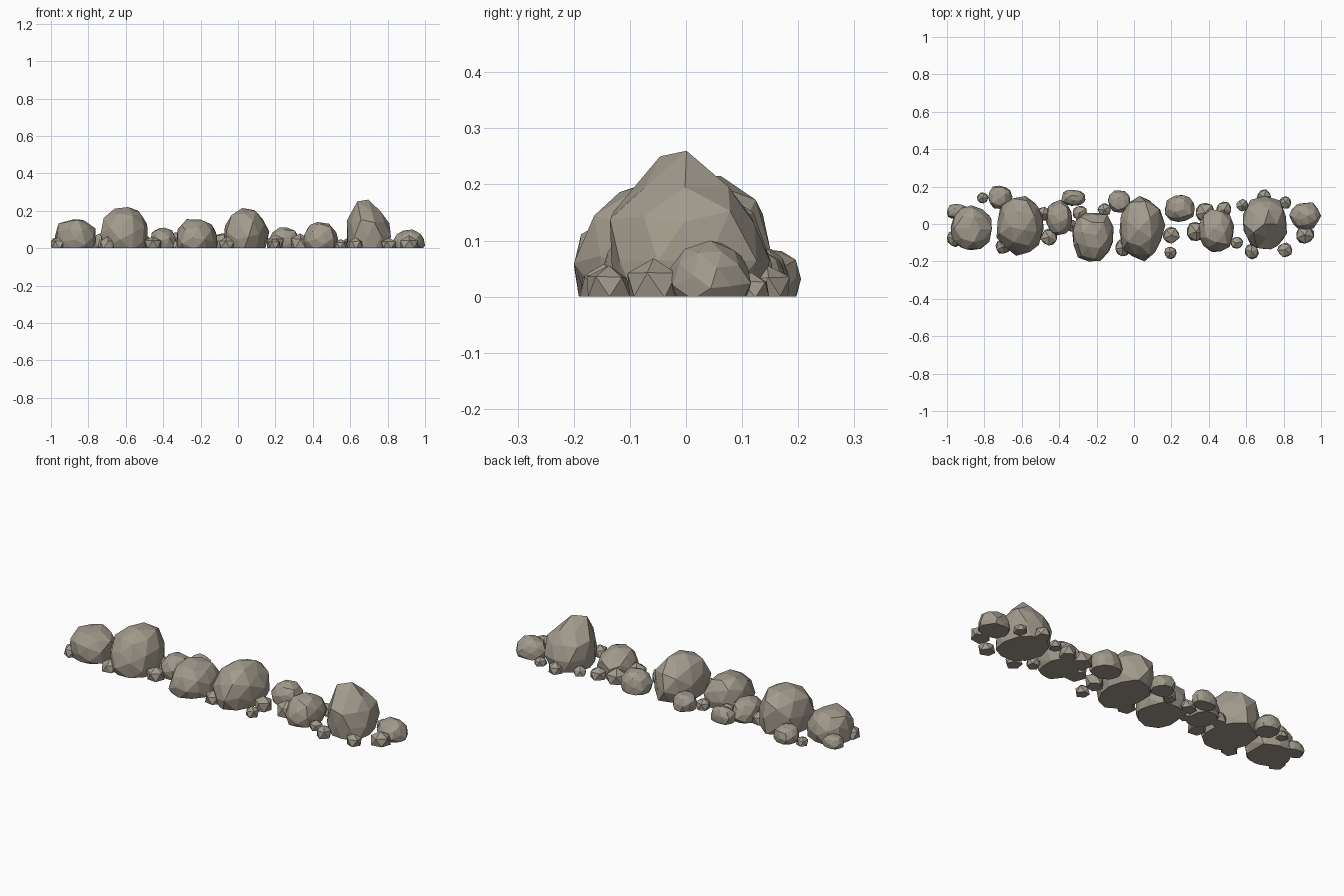
import bpy, bmesh, random
from mathutils import Matrix, Vector

if "Cube" in bpy.data.objects:
    bpy.data.objects.remove(bpy.data.objects["Cube"])

random.seed(11)

stone = bpy.data.materials.new("warm grey stone")
stone.diffuse_color = (0.36, 0.325, 0.265, 1)
stone.use_nodes = True
stone.node_tree.nodes["Principled BSDF"].inputs["Base Color"].default_value = stone.diffuse_color


def rock(name, x, y, w, d, h, detail=2, jitter=0.07, boxy=0.35, peak=0.0):
    """Faceted boulder with a flat underside, fitted to a w x d x h box."""
    bm = bmesh.new()
    bmesh.ops.create_icosphere(bm, subdivisions=detail, radius=1)
    turn = Matrix.Rotation(random.uniform(0, 6.28), 3, 'Z')
    if not peak and detail > 1:
        turn = turn @ Matrix.Rotation(random.uniform(0.3, 0.6), 3, 'X')
    for v in bm.verts:
        c = turn @ v.co
        # push the sphere part way towards a box, then roughen it
        p = sum(abs(k) ** 3 for k in c) ** (1 / 3)
        c *= (1 - boxy) + boxy / p
        c *= 1 + random.uniform(-jitter, jitter)
        if peak and c.z > 0.9:
            c.z += peak
        v.co = c
    # slice off the underside and close it
    cut = bmesh.ops.bisect_plane(
        bm, geom=bm.verts[:] + bm.edges[:] + bm.faces[:],
        plane_co=(0, 0, -0.43), plane_no=(0, 0, -1), clear_outer=True)
    rim = [e for e in cut['geom_cut'] if isinstance(e, bmesh.types.BMEdge)]
    bmesh.ops.holes_fill(bm, edges=rim, sides=0)
    # merge nearly flat neighbours into larger facets
    bmesh.ops.dissolve_limit(bm, angle_limit=0.12, verts=bm.verts[:], edges=bm.edges[:])
    # fit to the requested box, standing on the ground
    lo = Vector([min(v.co[i] for v in bm.verts) for i in range(3)])
    hi = Vector([max(v.co[i] for v in bm.verts) for i in range(3)])
    for v in bm.verts:
        t = [(v.co[i] - lo[i]) / (hi[i] - lo[i]) for i in range(3)]
        v.co = (x + (t[0] - 0.5) * w, y + (t[1] - 0.5) * d, t[2] * h)
    bmesh.ops.recalc_face_normals(bm, faces=bm.faces[:])
    me = bpy.data.meshes.new(name)
    bm.to_mesh(me)
    bm.free()
    me.materials.append(stone)
    bpy.context.collection.objects.link(bpy.data.objects.new(name, me))


# Large and medium boulders: x, y, width, depth, height
boulders = [
    (-0.87, -0.02, 0.22, 0.24, 0.155), (-0.61, -0.01, 0.25, 0.32, 0.22),
    (-0.22, -0.07, 0.22, 0.26, 0.155), (0.045, -0.025, 0.245, 0.35, 0.215),
    (0.44, -0.035, 0.19, 0.23, 0.14), (0.915, 0.043, 0.17, 0.145, 0.10),
    (-0.40, 0.035, 0.14, 0.19, 0.11), (0.245, 0.083, 0.16, 0.145, 0.11),
    (-0.325, 0.14, 0.13, 0.085, 0.085), (-0.08, 0.12, 0.12, 0.12, 0.08),
    (-0.715, 0.143, 0.13, 0.124, 0.085), (-0.945, 0.065, 0.11, 0.085, 0.065),
]
for i, b in enumerate(boulders):
    rock(f"boulder_{i + 1}", *b)

# Tall boulder with a pointed top
rock("pointed_boulder", 0.70, 0.007, 0.235, 0.285, 0.26, boxy=0.4, peak=0.3)

# Loose stones around the boulders: x, y, size
stones = [
    (-0.96, -0.08, 0.08), (-0.81, 0.14, 0.06), (-0.70, -0.12, 0.08),
    (-0.455, -0.07, 0.09), (-0.485, 0.055, 0.08), (-0.29, 0.06, 0.075),
    (-0.16, 0.075, 0.07), (-0.055, -0.125, 0.09), (0.20, -0.06, 0.09),
    (0.195, -0.155, 0.065), (0.38, 0.06, 0.10), (0.33, -0.04, 0.095),
    (0.48, 0.08, 0.08), (0.55, -0.10, 0.068), (0.578, 0.10, 0.062),
    (0.695, 0.145, 0.078), (0.81, 0.115, 0.06), (0.63, -0.148, 0.075),
    (0.805, -0.138, 0.08), (0.915, -0.055, 0.095), (-0.33, -0.01, 0.06),
]
for i, (x, y, s) in enumerate(stones):
    rock(f"loose_stone_{i + 1}", x, y, s, s * random.uniform(0.9, 1.1),
         s * random.uniform(0.68, 0.85), detail=1, jitter=0.1, boxy=0.0)
